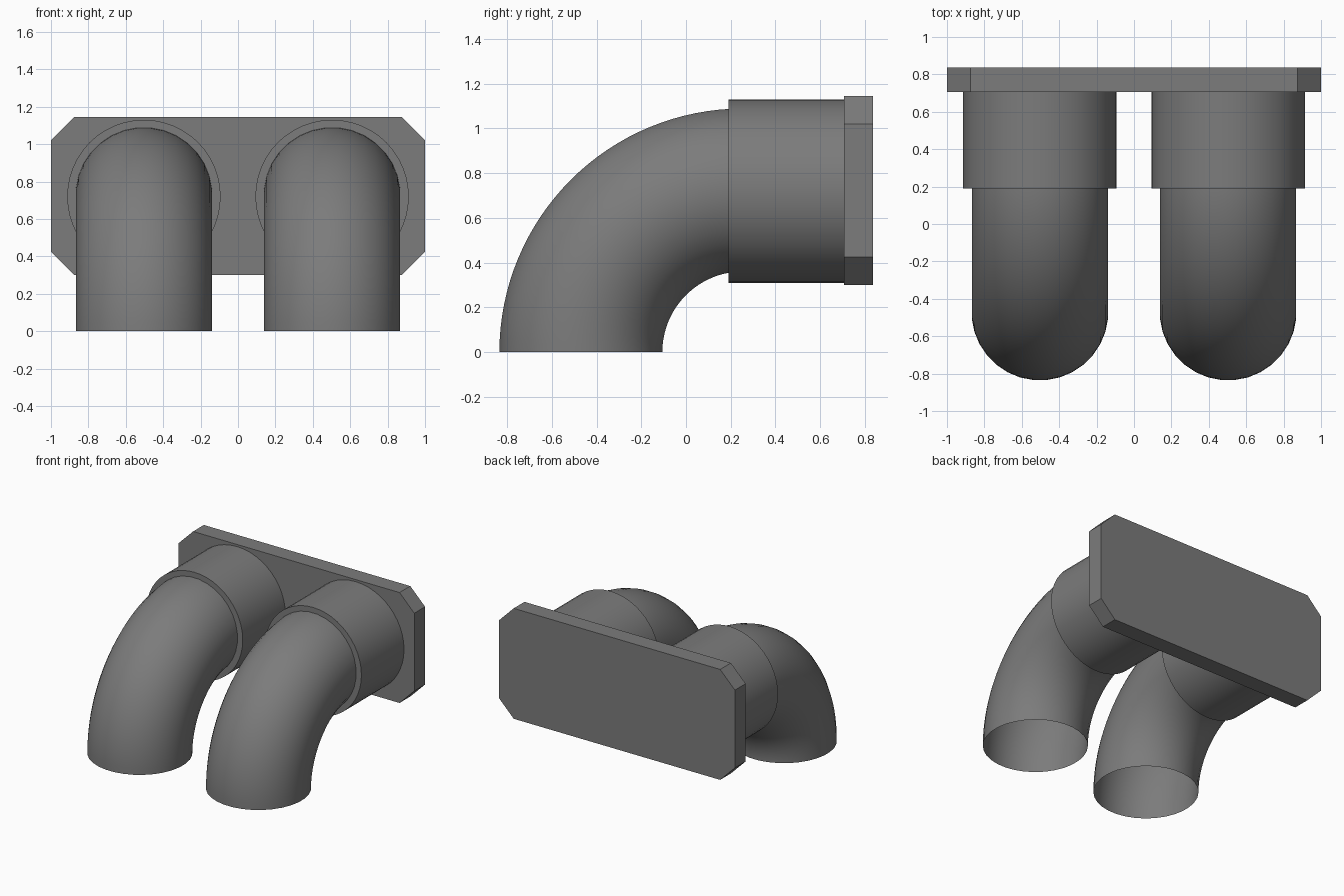
import bpy, bmesh, math
from mathutils import Matrix, Vector

cube = bpy.data.objects.get("Cube")
if cube:
    bpy.data.objects.remove(cube, do_unlink=True)

grey = bpy.data.materials.new("dark grey")
grey.use_nodes = True
GREY = (0.2, 0.2, 0.2, 1)
grey.diffuse_color = GREY
grey.node_tree.nodes["Principled BSDF"].inputs["Base Color"].default_value = GREY

PIPE_X = 0.503        # sideways offset of each pipe
PIPE_R = 0.366
BEND_R = 0.725        # radius of the elbow's centre line, also sleeve height
BEND_Y = 0.255        # bend centre
SLEEVE_R = 0.41
SLEEVE_Y = (0.19, 0.72)
PLATE_Y = (0.706, 0.836)


def finish(bm, name, smooth=True):
    mesh = bpy.data.meshes.new(name)
    bmesh.ops.recalc_face_normals(bm, faces=bm.faces)
    bm.to_mesh(mesh)
    bm.free()
    obj = bpy.data.objects.new(name, mesh)
    bpy.context.collection.objects.link(obj)
    mesh.materials.append(grey)
    if smooth:
        bpy.ops.object.select_all(action='DESELECT')
        obj.select_set(True)
        bpy.context.view_layer.objects.active = obj
        bpy.ops.object.shade_smooth_by_angle(angle=math.radians(35))
    return obj


# Open elbow: a ring on the floor swept a quarter turn up to the sleeve
def elbow(name, x):
    bm = bmesh.new()
    place = (Matrix.Translation((x, BEND_Y - BEND_R, 0))
             @ Matrix.Rotation(math.pi / 32, 4, 'Z'))
    bmesh.ops.create_circle(bm, segments=32, radius=PIPE_R, matrix=place)
    bmesh.ops.spin(bm, geom=bm.edges[:], cent=(x, BEND_Y, 0), axis=(1, 0, 0),
                   angle=-math.pi / 2, steps=32)
    finish(bm, name)


# Wider straight collar between elbow and plate
def sleeve(name, x):
    bm = bmesh.new()
    y0, y1 = SLEEVE_Y
    place = (Matrix.Translation((x, (y0 + y1) / 2, BEND_R - 0.005))
             @ Matrix.Rotation(math.pi / 2, 4, 'X'))
    bmesh.ops.create_cone(bm, cap_ends=True, segments=48, radius1=SLEEVE_R,
                          radius2=SLEEVE_R, depth=y1 - y0, matrix=place)
    finish(bm, name)


# Flat mounting plate with clipped corners
def plate():
    bm = bmesh.new()
    half_w, half_h, clip, mid_z = 1.0, 0.423, 0.125, 0.723
    corner = [(half_w, half_h - clip), (half_w - clip, half_h)]
    outline = (corner + [(-x, z) for x, z in reversed(corner)]
               + [(-x, -z) for x, z in corner]
               + [(x, -z) for x, z in reversed(corner)])
    face = bm.faces.new([bm.verts.new((x, PLATE_Y[0], mid_z + z))
                         for x, z in outline])
    grown = bmesh.ops.extrude_face_region(bm, geom=[face], use_keep_orig=True)
    verts = [g for g in grown["geom"] if isinstance(g, bmesh.types.BMVert)]
    bmesh.ops.translate(bm, verts=verts,
                        vec=Vector((0, PLATE_Y[1] - PLATE_Y[0], 0)))
    finish(bm, "mounting_plate", smooth=False)


for side, sign in (("left", 1), ("right", -1)):
    elbow(side + "_elbow_pipe", sign * PIPE_X)
    sleeve(side + "_pipe_sleeve", sign * PIPE_X)
plate()
